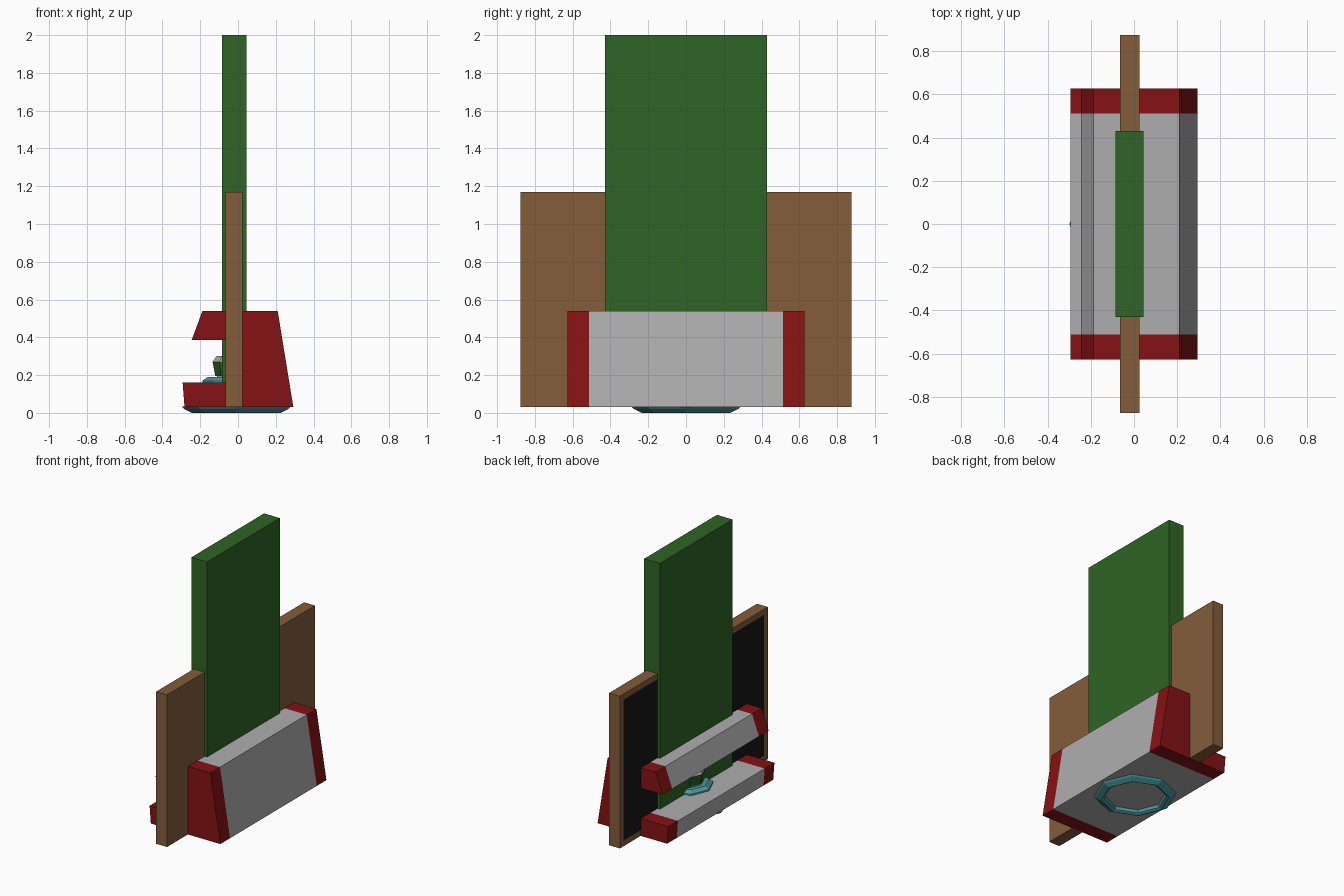
import bpy
import bmesh
import math

cube = bpy.data.objects.get("Cube")
if cube:
    bpy.data.objects.remove(cube, do_unlink=True)


def material(name, r, g, b):
    mat = bpy.data.materials.new(name)
    mat.diffuse_color = (r, g, b, 1)
    mat.use_nodes = True
    mat.node_tree.nodes["Principled BSDF"].inputs["Base Color"].default_value = (r, g, b, 1)
    return mat


GREEN = material("dark green", 0.027, 0.13, 0.018)
RED = material("deep red", 0.24, 0.006, 0.007)
GREY = material("light grey", 0.42, 0.42, 0.42)
WOOD = material("wood brown", 0.23, 0.11, 0.042)
BLACK = material("board black", 0.008, 0.008, 0.008)
TEAL = material("teal", 0.07, 0.32, 0.34)


def finish(bm, name, *mats):
    bmesh.ops.recalc_face_normals(bm, faces=bm.faces)
    mesh = bpy.data.meshes.new(name)
    bm.to_mesh(mesh)
    bm.free()
    for mat in mats:
        mesh.materials.append(mat)
    obj = bpy.data.objects.new(name, mesh)
    bpy.context.collection.objects.link(obj)
    return obj


def box(x0, x1, half_y, z0, z1):
    bm = bmesh.new()
    bmesh.ops.create_cube(bm, size=1)
    bmesh.ops.scale(bm, vec=(x1 - x0, 2 * half_y, z1 - z0), verts=bm.verts)
    bmesh.ops.translate(bm, vec=((x0 + x1) / 2, 0, (z0 + z1) / 2), verts=bm.verts)
    return bm


def extrude_profile(name, profile, y0, y1, mat):
    """Extrude an x-z outline along y."""
    bm = bmesh.new()
    face = bm.faces.new([bm.verts.new((x, y0, z)) for x, z in profile])
    new = bmesh.ops.extrude_face_region(bm, geom=[face], use_keep_orig=True)["geom"]
    moved = [v for v in new if isinstance(v, bmesh.types.BMVert)]
    bmesh.ops.translate(bm, vec=(0, y1 - y0, 0), verts=moved)
    finish(bm, name, mat)


def lathe(name, profile, mat, sides=8, cx=-0.01):
    """Turn a closed radius-height outline into a faceted ring."""
    bm = bmesh.new()
    rings = []
    for i in range(sides):
        a = math.tau * i / sides
        rings.append([bm.verts.new((cx + r * math.cos(a), r * math.sin(a), z))
                      for r, z in profile])
    n = len(profile)
    for i in range(sides):
        a, b = rings[i], rings[(i + 1) % sides]
        for j in range(n):
            k = (j + 1) % n
            bm.faces.new((a[j], b[j], b[k], a[k]))
    finish(bm, name, mat)


# Tall green centre slab
finish(box(-0.085, 0.045, 0.43, 0.031, 2.0), "centre_slab", GREEN)

# Wide wooden board with a black panel on its -x side
bm = box(-0.065, 0.025, 0.875, 0.031, 1.17)
bm.normal_update()
side = min(bm.faces, key=lambda f: f.calc_center_median().x)
bmesh.ops.inset_region(bm, faces=[side], thickness=0.06, depth=0)
side.material_index = 1
finish(bm, "framed_board", WOOD, BLACK)

# Notched base with red end caps
outline = [(0.293, 0.03), (0.21, 0.54), (-0.188, 0.54), (-0.245, 0.387),
           (-0.02, 0.387), (-0.02, 0.16), (-0.293, 0.16), (-0.283, 0.03)]
extrude_profile("base_body", outline, -0.513, 0.513, GREY)
extrude_profile("base_end_cap_front", outline, -0.627, -0.513, RED)
extrude_profile("base_end_cap_back", outline, 0.513, 0.627, RED)

# Faceted ring foot
lathe("ring_foot", [(0.29, 0.035), (0.275, 0.02), (0.235, 0), (0.215, 0.01),
                    (0.205, 0.035)], TEAL)

# Faceted stand in the notch
lathe("stand_ring", [(0.18, 0.155), (0.178, 0.17), (0.15, 0.19), (0.115, 0.19),
                     (0.1, 0.155)], TEAL)
lathe("stand_stem", [(0.1, 0.16), (0.1, 0.225), (0.02, 0.225), (0.02, 0.16)], GREY)
lathe("stand_cup", [(0.11, 0.195), (0.125, 0.27), (0.02, 0.27), (0.02, 0.195)], GREEN)
lathe("stand_cap", [(0.125, 0.27), (0.105, 0.3), (0.02, 0.3), (0.02, 0.27)], GREY)
